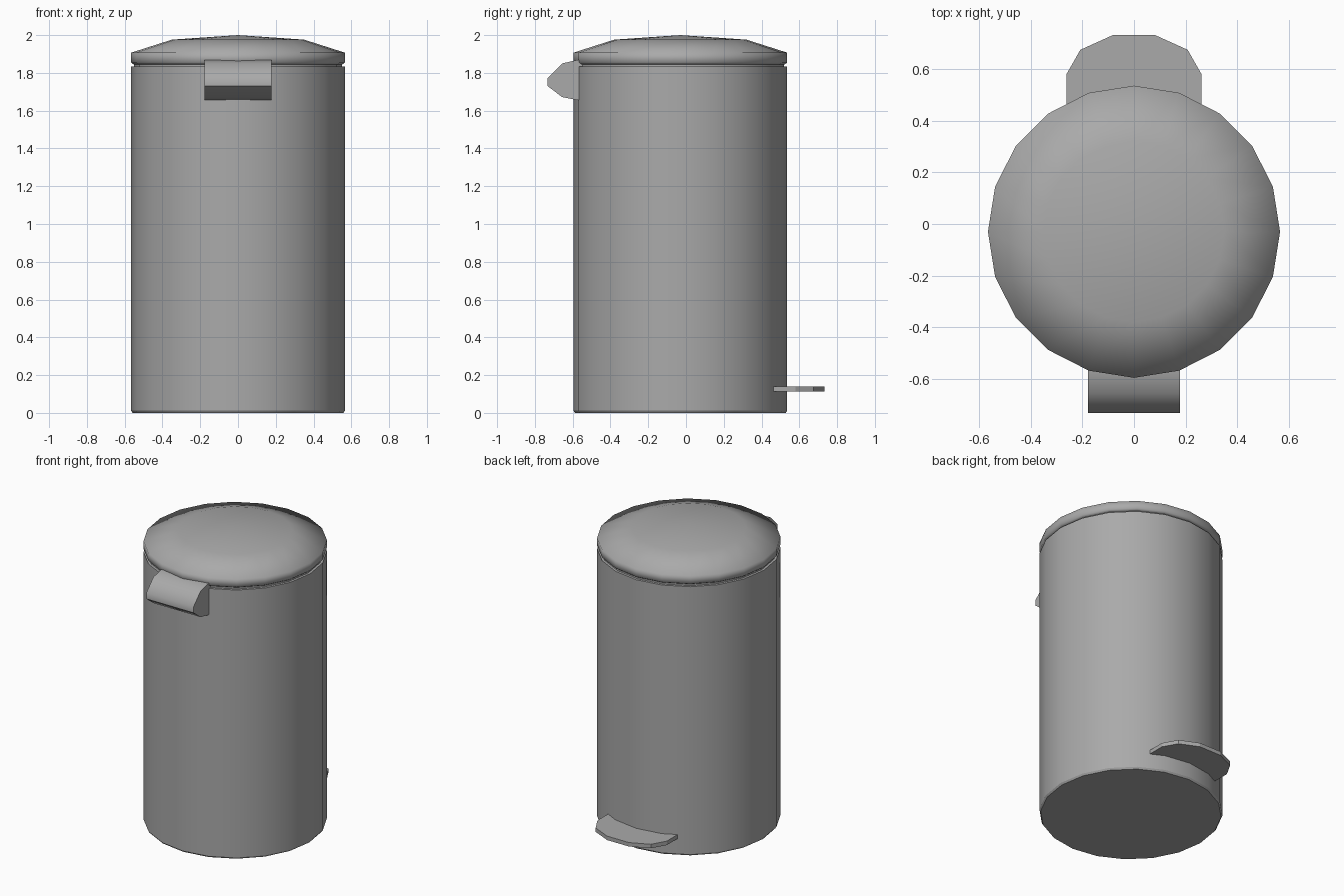
import bpy, bmesh, math

cube = bpy.data.objects.get("Cube")
if cube:
    bpy.data.objects.remove(cube, do_unlink=True)

SIDES = 20
CENTRE_Y = -0.03
RADIUS = 0.566

grey = bpy.data.materials.new("brushed grey")
grey.use_nodes = True
colour = (0.4, 0.4, 0.4, 1)
grey.diffuse_color = colour
grey.node_tree.nodes["Principled BSDF"].inputs["Base Color"].default_value = colour


def finish(name, bm, angle):
    """Turn a bmesh into a shaded object."""
    bmesh.ops.recalc_face_normals(bm, faces=bm.faces)
    mesh = bpy.data.meshes.new(name)
    bm.to_mesh(mesh)
    bm.free()
    mesh.materials.append(grey)
    obj = bpy.data.objects.new(name, mesh)
    bpy.context.collection.objects.link(obj)
    bpy.ops.object.select_all(action='DESELECT')
    obj.select_set(True)
    bpy.context.view_layer.objects.active = obj
    bpy.ops.object.shade_smooth_by_angle(angle=math.radians(angle))
    return obj


def lathe(name, profile, angle=30, peak=None):
    """Revolve (radius, z) points; close with flat caps or a central peak."""
    bm = bmesh.new()
    rings = []
    for r, z in profile:
        ring = []
        for i in range(SIDES):
            a = math.tau * i / SIDES
            ring.append(bm.verts.new((r * math.cos(a), CENTRE_Y + r * math.sin(a), z)))
        rings.append(ring)
    for low, high in zip(rings, rings[1:]):
        for i in range(SIDES):
            j = (i + 1) % SIDES
            bm.faces.new((low[i], low[j], high[j], high[i]))
    bm.faces.new(rings[0][::-1])
    if peak is None:
        bm.faces.new(rings[-1])
    else:
        tip = bm.verts.new((0, CENTRE_Y, peak))
        for i in range(SIDES):
            bm.faces.new((rings[-1][i], rings[-1][(i + 1) % SIDES], tip))
    return finish(name, bm, angle)


def extrude(name, points, offset, angle):
    """Solid from a planar outline pushed along an offset."""
    bm = bmesh.new()
    face = bm.faces.new([bm.verts.new(p) for p in points])
    out = bmesh.ops.extrude_face_region(bm, geom=[face], use_keep_orig=True)
    moved = [g for g in out["geom"] if isinstance(g, bmesh.types.BMVert)]
    bmesh.ops.translate(bm, verts=moved, vec=offset)
    return finish(name, bm, angle)


# Cylindrical bin with a slightly eased lower edge
lathe("bin_body", [(0.558, 0), (RADIUS, 0.012), (RADIUS, 1.833)])

# Recessed ring between body and lid
lathe("neck_ring", [(0.55, 1.82), (0.55, 1.855)])

# Shallow domed lid
lathe("lid", [(0.553, 1.845), (RADIUS, 1.855), (RADIUS, 1.907), (0.35, 1.976)],
      angle=80, peak=2.0)

# Front carrying handle: rounded profile swept across the width
HANDLE_HALF = 0.178
handle_profile = [(-0.54, 1.87), (-0.577, 1.868), (-0.656, 1.85), (-0.732, 1.772),
                  (-0.732, 1.73), (-0.656, 1.672), (-0.577, 1.656), (-0.54, 1.655)]
extrude("front_handle", [(-HANDLE_HALF, y, z) for y, z in handle_profile],
        (2 * HANDLE_HALF, 0, 0), 50)

# Foot pedal at the back: mirrored outline with a thin slab thickness
half = [(0.262, 0.46), (0.262, 0.58), (0.208, 0.675), (0.082, 0.732)]
outline = half + [(-x, y) for x, y in reversed(half)]
extrude("foot_pedal", [(x, y, 0.113) for x, y in outline], (0, 0, 0.027), 20)
